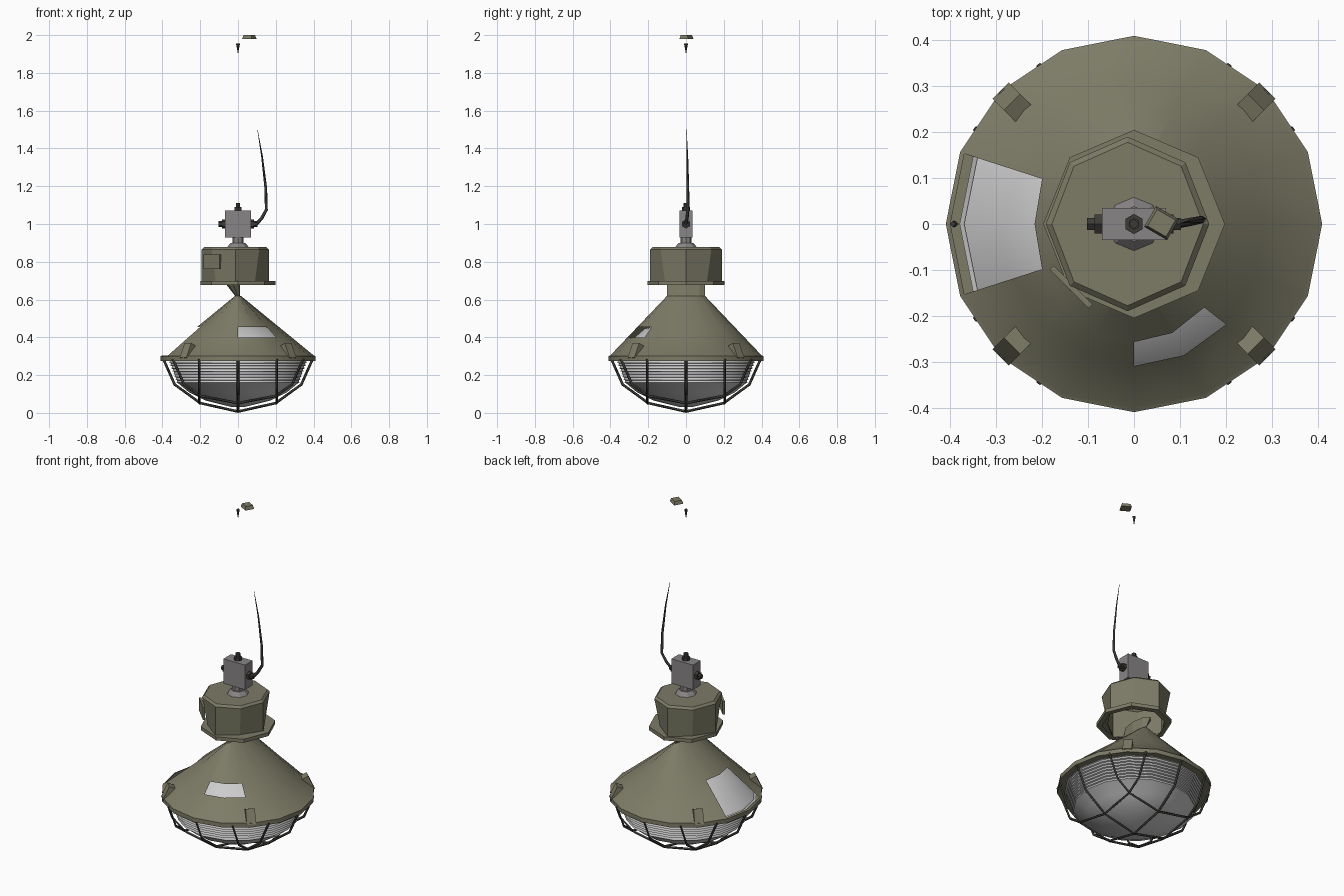
import bpy, bmesh, math
from mathutils import Vector, Matrix

if "Cube" in bpy.data.objects:
    bpy.data.objects.remove(bpy.data.objects["Cube"])


def material(name, col):
    m = bpy.data.materials.new(name)
    m.diffuse_color = (*col, 1)
    m.use_nodes = True
    m.node_tree.nodes["Principled BSDF"].inputs["Base Color"].default_value = m.diffuse_color
    return m


OLIVE = material("olive_paint", (0.205, 0.2, 0.135))
PALE = material("pale_reflector", (0.6, 0.6, 0.61))
GREY = material("grey_metal", (0.25, 0.235, 0.24))
DARK = material("dark_steel", (0.045, 0.043, 0.037))


def finish(name, bm, mat, smooth=None):
    me = bpy.data.meshes.new(name)
    bmesh.ops.recalc_face_normals(bm, faces=bm.faces)
    bm.to_mesh(me)
    bm.free()
    ob = bpy.data.objects.new(name, me)
    bpy.context.collection.objects.link(ob)
    me.materials.append(mat)
    if smooth:
        bpy.ops.object.select_all(action='DESELECT')
        ob.select_set(True)
        bpy.context.view_layer.objects.active = ob
        bpy.ops.object.shade_smooth_by_angle(angle=math.radians(smooth))
    return ob


def ring(n, rx, z, ry=None, cx=0, diag=1):
    """Ring of n points; diag scales every second point of the ring."""
    ry = rx if ry is None else ry
    pts = []
    for i in range(n):
        a = 2 * math.pi * i / n
        k = diag if i % 2 else 1
        pts.append(Vector((cx + rx * k * math.cos(a), ry * k * math.sin(a), z)))
    return pts


def loft(name, rings, mat, bottom=False, top=False, smooth=None, skip=()):
    bm = bmesh.new()
    vs = [[bm.verts.new(p) for p in r] for r in rings]
    n = len(rings[0])
    for k in range(len(vs) - 1):
        for i in range(n):
            if (k, i) not in skip:
                j = (i + 1) % n
                bm.faces.new((vs[k][i], vs[k][j], vs[k + 1][j], vs[k + 1][i]))
    if bottom:
        bm.faces.new(vs[0])
    if top:
        bm.faces.new(vs[-1])
    return finish(name, bm, mat, smooth)


def box(name, loc, size, mat, rot=None, taper=1):
    bm = bmesh.new()
    bmesh.ops.create_cube(bm, size=1)
    for v in bm.verts:
        k = taper if v.co.z > 0 else 1
        v.co = Vector((v.co.x * size[0] * k, v.co.y * size[1] * k, v.co.z * size[2]))
    bm.transform(Matrix.Translation(loc) @ (rot or Matrix.Identity(4)))
    return finish(name, bm, mat)


def rod(name, a, b, r1, r2, mat, sides=8):
    a, b = Vector(a), Vector(b)
    bm = bmesh.new()
    bmesh.ops.create_cone(bm, cap_ends=True, segments=sides, radius1=r1, radius2=r2,
                          depth=(b - a).length)
    q = (b - a).to_track_quat('Z', 'Y').to_matrix().to_4x4()
    bm.transform(Matrix.Translation((a + b) / 2) @ q)
    return finish(name, bm, mat)


def wire(name, pts, r, mat, radii=None):
    cu = bpy.data.curves.new(name, 'CURVE')
    cu.dimensions = '3D'
    cu.bevel_depth = r
    cu.bevel_resolution = 0
    cu.use_fill_caps = True
    sp = cu.splines.new('POLY')
    sp.points.add(len(pts) - 1)
    for i, p in enumerate(pts):
        sp.points[i].co = (*p, 1)
        if radii:
            sp.points[i].radius = radii[i]
    ob = bpy.data.objects.new(name, cu)
    bpy.context.collection.objects.link(ob)
    cu.materials.append(mat)


# Shade: a round rim narrowing to a slim ridge, with worn-through openings
N = 16


def cone(z):
    s = (z - 0.305) / (0.62 - 0.305)
    return ring(N, 0.40 - 0.385 * s, z, 0.40 - 0.30 * s)


openings = {(3, 7), (3, 8), (4, 7), (4, 8), (4, 12), (4, 13)}
loft("shade", [ring(N, 0.37, 0.275), ring(N, 0.41, 0.275), ring(N, 0.41, 0.30),
               cone(0.305), cone(0.40), cone(0.455), cone(0.62)],
     OLIVE, smooth=30, skip=openings)
loft("shade_neck", [ring(8, 0.012, 0.615, 0.10), ring(8, 0.04, 0.69, 0.10, cx=-0.03)], OLIVE)

# Reflector just under the shade
loft("reflector", [ring(N, 0.37, 0.29), ring(N, 0.29, 0.37, 0.305),
                   ring(N, 0.19, 0.445, 0.22), ring(N, 0.04, 0.49, 0.06)],
     PALE, top=True, smooth=40)

# Ribbed glass bowl
bowl = [ring(N, 0.03, 0.03), ring(N, 0.17, 0.065), ring(N, 0.26, 0.11), ring(N, 0.315, 0.155)]
for i in range(8):
    z, r = 0.16 + i * 0.015, 0.325 + i * 0.0055
    bowl += [ring(N, r, z), ring(N, r - 0.004, z + 0.012)]
bowl.append(ring(N, 0.38, 0.285))
loft("glass_bowl", bowl, PALE, bottom=True, smooth=30)

# Guard: three wires in each direction
mid = [(-0.395, 0.285), (-0.335, 0.15), (-0.2, 0.052), (0, 0.007)]
side = [(-0.345, 0.285), (-0.285, 0.15), (-0.2, 0.09), (0, 0.052)]
for off, half in ((-0.205, side), (0, mid), (0.205, side)):
    prof = half + [(-u, z) for u, z in reversed(half[:-1])]
    wire("guard_wire_y", [(off, u, z) for u, z in prof], 0.007, DARK)
    wire("guard_wire_x", [(u, off, z) for u, z in prof], 0.007, DARK)

# Rim clips
for k in range(4):
    a = math.radians(45 + 90 * k)
    rot = Matrix.Rotation(a, 4, 'Z') @ Matrix.Rotation(math.radians(-25), 4, 'Y')
    box("rim_clip", (0.375 * math.cos(a), 0.375 * math.sin(a), 0.323),
        (0.04, 0.05, 0.085), OLIVE, rot)

# Gear housing: octagonal top, diamond-shaped bottom, open flange
loft("gear_housing", [ring(8, 0.178, 0.69, 0.19, -0.014, 0.82),
                      ring(8, 0.178, 0.865, 0.19, -0.014),
                      ring(8, 0.165, 0.877, 0.178, -0.014)], OLIVE, top=True)
loft("housing_flange", [ring(8, 0.178, 0.698, 0.19, -0.014, 0.82), ring(8, 0.198, 0.698, 0.205),
                        ring(8, 0.198, 0.677, 0.205), ring(8, 0.17, 0.677)], OLIVE)
box("housing_plate", (-0.137, -0.137, 0.80), (0.12, 0.012, 0.075), OLIVE,
    Matrix.Rotation(math.radians(-45), 4, 'Z'))

# Mount and junction box with cable glands
rod("mount_base", (0, 0, 0.875), (0, 0, 0.90), 0.06, 0.038, GREY)
rod("mount_post", (0, 0, 0.90), (0, 0, 0.935), 0.03, 0.03, GREY)
box("junction_box", (0, 0, 1.0), (0.14, 0.07, 0.145), GREY)
for s in (-1, 1):
    rod("gland", (s * 0.07, 0, 1.0), (s * 0.086, 0, 1.0), 0.024, 0.024, DARK, 6)
    rod("gland_tip", (s * 0.086, 0, 1.0), (s * 0.102, 0, 1.0), 0.015, 0.015, DARK, 6)
rod("top_nut", (0, 0, 1.07), (0, 0, 1.09), 0.022, 0.022, DARK, 6)
rod("top_bolt", (0, 0, 1.09), (0, 0, 1.112), 0.013, 0.013, DARK, 6)

# Supply cable, thinning upward
wire("cable", [(0.098, 0, 1.0), (0.125, 0.005, 1.03), (0.15, 0.01, 1.075), (0.147, 0.01, 1.19),
               (0.127, 0.007, 1.36), (0.103, 0.002, 1.50)], 0.009, DARK,
     [1, 1, 0.9, 0.8, 0.5, 0.1])

# Suspension point and ceiling piece
rod("hook_tip", (0, 0, 1.905), (0, 0, 1.955), 0.001, 0.011, DARK, 4)
box("ceiling_piece", (0.06, 0.002, 1.99), (0.058, 0.052, 0.02), OLIVE,
    Matrix.Rotation(math.radians(-30), 4, 'Z'), 0.8)
